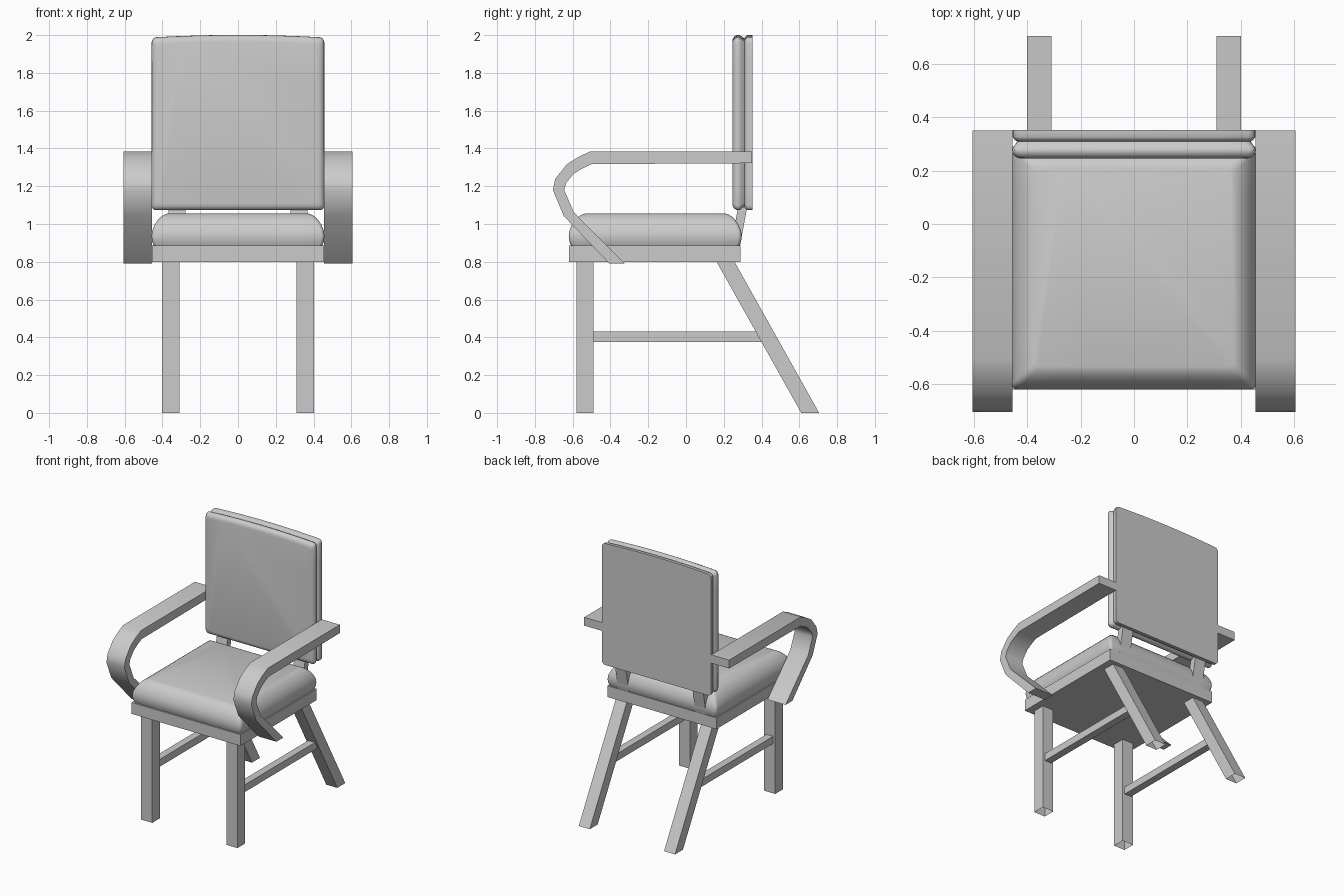
import bpy, bmesh, math
from mathutils import Vector

if "Cube" in bpy.data.objects:
    bpy.data.objects.remove(bpy.data.objects["Cube"])


def finish(name, bm, angle=None):
    bmesh.ops.recalc_face_normals(bm, faces=bm.faces)
    me = bpy.data.meshes.new(name)
    bm.to_mesh(me)
    bm.free()
    ob = bpy.data.objects.new(name, me)
    bpy.context.collection.objects.link(ob)
    if angle:
        bpy.ops.object.select_all(action='DESELECT')
        ob.select_set(True)
        bpy.context.view_layer.objects.active = ob
        bpy.ops.object.shade_smooth_by_angle(angle=math.radians(angle))
    return ob


def extrude_profile(name, yz, x0, x1, angle=None, open_bottom=False):
    """Side profile in (y, z) extruded from x0 to x1."""
    bm = bmesh.new()
    a = [bm.verts.new((x0, y, z)) for y, z in yz]
    b = [bm.verts.new((x1, y, z)) for y, z in yz]
    bm.faces.new(a)
    bm.faces.new(b)
    n = len(yz)
    for i in range(n):
        j = (i + 1) % n
        bm.faces.new((a[i], a[j], b[j], b[i]))
    bmesh.ops.recalc_face_normals(bm, faces=bm.faces)
    if open_bottom:
        low = [f for f in bm.faces if all(v.co.z < 1e-4 for v in f.verts)]
        bmesh.ops.delete(bm, geom=low, context='FACES_ONLY')
    return finish(name, bm, angle)


def outline(hu, hv, r, arc=4, side=8):
    """Rounded rectangle with extra points along each side."""
    corners = [(hu - r, hv - r), (-hu + r, hv - r), (-hu + r, -hv + r), (hu - r, -hv + r)]
    pts = []
    for k, (cu, cv) in enumerate(corners):
        for i in range(arc + 1):
            t = math.pi / 2 * (k + i / arc)
            pts.append(Vector((cu + r * math.cos(t), cv + r * math.sin(t))))
        t = math.pi / 2 * (k + 1)
        nu, nv = corners[(k + 1) % 4]
        end = Vector((nu + r * math.cos(t), nv + r * math.sin(t)))
        start = pts[-1].copy()
        pts += [start.lerp(end, i / side) for i in range(1, side)]
    return pts


def pad(name, hu, hv, rings, place, r=0.03, angle=40):
    """Stack of inset rounded rectangles; rings = (height, inset)."""
    bm = bmesh.new()
    loops = []
    for h, inset in rings:
        pts = outline(hu - inset, hv - inset, r)
        loops.append([bm.verts.new(place(p.x, p.y, h)) for p in pts])
    for a, b in zip(loops, loops[1:]):
        for i in range(len(a)):
            j = (i + 1) % len(a)
            bm.faces.new((a[i], a[j], b[j], b[i]))
    bm.faces.new(loops[0])
    bm.faces.new(loops[-1])
    return finish(name, bm, angle)


def rect(y0, y1, z0, z1):
    return [(y0, z0), (y1, z0), (y1, z1), (y0, z1)]


# Seat frame
extrude_profile("seat_frame", rect(-0.62, 0.288, 0.80, 0.885), -0.455, 0.455)

# Seat cushion with a bulging edge and flat top
pad("seat_cushion", 0.458, 0.458,
    [(0.885, 0.012), (0.905, 0.004), (0.935, 0), (0.965, 0.004), (0.995, 0.016),
     (1.02, 0.033), (1.04, 0.053), (1.05, 0.07), (1.055, 0.085)],
    lambda u, v, h: (u, v - 0.163, h), r=0.02)


# Backrest: board and front pad, both with a slightly crowned top
def back_place(u, v, h):
    crown = 0.014 * (1 - (u / 0.46) ** 2) if v > 0 else 0
    return (u, h, 1.53 + v + crown)


pad("back_board", 0.455, 0.457,
    [(0.31, 0.016), (0.318, 0.005), (0.327, 0), (0.352, 0)], back_place, r=0.025)
pad("back_cushion", 0.457, 0.457,
    [(0.245, 0.035), (0.248, 0.02), (0.256, 0.008), (0.268, 0.001), (0.28, 0),
     (0.292, 0.006), (0.302, 0.014), (0.314, 0.022)], back_place, r=0.025)

# Curved armrest side profile
arm = [(0.35, 1.385), (-0.505, 1.385), (-0.57, 1.355), (-0.63, 1.317), (-0.692, 1.24),
       (-0.705, 1.18), (-0.647, 1.042), (-0.405, 0.79), (-0.323, 0.79),
       (-0.594, 1.062), (-0.645, 1.18), (-0.635, 1.217), (-0.593, 1.267),
       (-0.55, 1.293), (-0.50, 1.317), (0.35, 1.322)]

for side, s in (("left", -1), ("right", 1)):
    # Front legs straight, back legs raked
    extrude_profile(f"front_leg_{side}", rect(-0.58, -0.49, 0, 0.80),
                    s * 0.31, s * 0.402, open_bottom=True)
    extrude_profile(f"back_leg_{side}",
                    [(0.61, 0), (0.705, 0), (0.257, 0.80), (0.162, 0.80)],
                    s * 0.31, s * 0.402, open_bottom=True)
    # Side stretcher
    extrude_profile(f"stretcher_{side}", rect(-0.495, 0.41, 0.375, 0.43),
                    s * 0.328, s * 0.384)
    # Slanted bracket joining seat and backrest
    extrude_profile(f"back_bracket_{side}",
                    [(0.235, 0.87), (0.283, 0.87), (0.326, 1.10), (0.278, 1.10)],
                    s * 0.278, s * 0.368)
    # Armrest
    extrude_profile(f"armrest_{side}", arm, s * 0.455, s * 0.605, angle=40)
